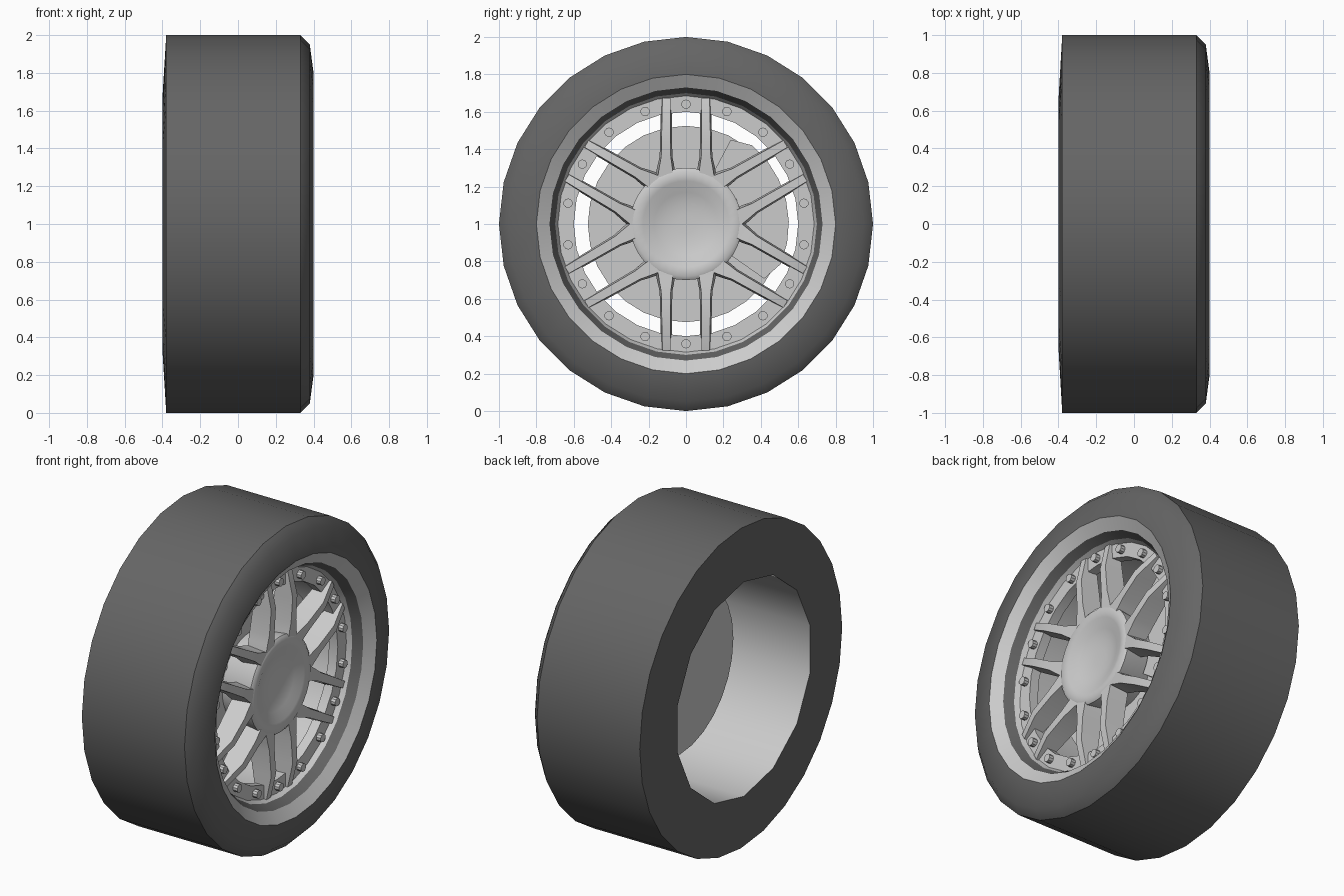
import bpy, bmesh
from math import sin, cos, pi, radians
from mathutils import Matrix, Vector

if "Cube" in bpy.data.objects:
    bpy.data.objects.remove(bpy.data.objects["Cube"])

CENTRE = Vector((0, 0, 1))
COARSE = cos(pi / 14)          # pulls odd vertices in, so 28 sides read as 14

rubber = bpy.data.materials.new("dark_rubber")
rubber.diffuse_color = (0.13, 0.13, 0.13, 1)
rubber.use_nodes = True
rubber.node_tree.nodes["Principled BSDF"].inputs["Base Color"].default_value = rubber.diffuse_color


def finish(bm, name, mat=None, angle=35):
    me = bpy.data.meshes.new(name)
    bm.to_mesh(me)
    bm.free()
    ob = bpy.data.objects.new(name, me)
    bpy.context.collection.objects.link(ob)
    if mat:
        me.materials.append(mat)
    bpy.ops.object.select_all(action='DESELECT')
    ob.select_set(True)
    bpy.context.view_layer.objects.active = ob
    bpy.ops.object.shade_smooth_by_angle(angle=radians(angle))
    return ob


def lathe(name, profile, n=28, centres=((0, 1),), mat=None, angle=35):
    """Spin (x, r[, coarse]) points around the x axis at each (y, z) centre."""
    bm = bmesh.new()
    for cy, cz in centres:
        rings = []
        for x, r, *coarse in profile:
            ring = []
            for j in range(n):
                rr = r * COARSE if coarse and j % 2 else r
                a = 2 * pi * j / n
                ring.append(bm.verts.new((x, cy + rr * sin(a), cz + rr * cos(a))))
            rings.append(ring)
        for p, q in zip(rings, rings[1:]):
            for j in range(n):
                k = (j + 1) % n
                bm.faces.new((p[j], q[j], q[k], p[k]))
    bmesh.ops.remove_doubles(bm, verts=bm.verts, dist=1e-5)
    return finish(bm, name, mat, angle)


def loft(bm, sections):
    """Closed tube through a list of four-point sections."""
    rings = [[bm.verts.new(p) for p in s] for s in sections]
    for p, q in zip(rings, rings[1:]):
        for j in range(4):
            k = (j + 1) % 4
            bm.faces.new((p[j], q[j], q[k], p[k]))
    bm.faces.new(rings[0])
    bm.faces.new(rings[-1])


# Tyre: slightly coned back face, flat tread, rounded front shoulder
lathe("tyre", [(-0.40, 0.67, 1), (-0.38, 1), (0.33, 1), (0.38, 0.95), (0.40, 0.80)],
      mat=rubber, angle=40)

# Rim: front lip, dark groove, then bolt ring and rear barrel
lathe("rim_lip", [(0.40, 0.80), (0.355, 0.73)])
lathe("rim_groove", [(0.355, 0.73), (0.30, 0.70)], mat=rubber)
lathe("rim_ring_and_barrel", [(0.30, 0.70), (0.27, 0.685), (0.27, 0.60), (0.21, 0.60),
                              (0.21, 0.67, 1), (-0.40, 0.67, 1)])

# Eighteen bolts around the ring
bolt_spots = [(0.64 * sin(2 * pi * i / 18), 1 + 0.64 * cos(2 * pi * i / 18)) for i in range(18)]
lathe("ring_bolts", [(0.26, 0.025), (0.30, 0.025), (0.30, 0)], 10, bolt_spots)

# Dished hub
lathe("hub", [(0.08, 0.27), (0.20, 0.29), (0.29, 0.30), (0.305, 0.28), (0.295, 0.23),
              (0.27, 0.17), (0.255, 0.11), (0.25, 0.05), (0.25, 0)], 36, angle=50)

# Six pairs of parallel spokes: (radius, offset, half width, front x, back x)
stations = [(0.25, 0.11, 0.055, 0.30, 0.18), (0.31, 0.108, 0.045, 0.305, 0.18),
            (0.36, 0.107, 0.034, 0.31, 0.18), (0.52, 0.106, 0.031, 0.32, 0.20),
            (0.675, 0.105, 0.028, 0.285, 0.22)]
bm = bmesh.new()
for i in range(6):
    turn = Matrix.Rotation(i * pi / 3, 3, 'X')
    for side in (-1, 1):
        loft(bm, [[CENTRE + turn @ Vector((x, side * (o + w), r)) for x, w in
                   ((f, -h * 0.75), (f, h * 0.75), (b, h), (b, -h))]
                  for r, o, h, f, b in stations])
bmesh.ops.recalc_face_normals(bm, faces=bm.faces)
finish(bm, "spokes", angle=30)

# Brake disc behind the spokes
lathe("brake_disc", [(0.04, 0), (0.04, 0.525), (0.08, 0.525), (0.08, 0)])

# Brake caliper wrapped around the +y side of the disc
bm = bmesh.new()
arcs = []
for i in range(9):
    a = radians(-35 + 97 * i / 8)
    inner, outer = 0.30, (0.51 if i in (0, 8) else 0.55)
    arcs.append([CENTRE + Vector((x, r * cos(a), r * sin(a))) for x, r in
                 ((0.05, inner), (0.14, inner), (0.14, outer), (0.05, outer))])
loft(bm, arcs)
bmesh.ops.recalc_face_normals(bm, faces=bm.faces)
finish(bm, "brake_caliper")
